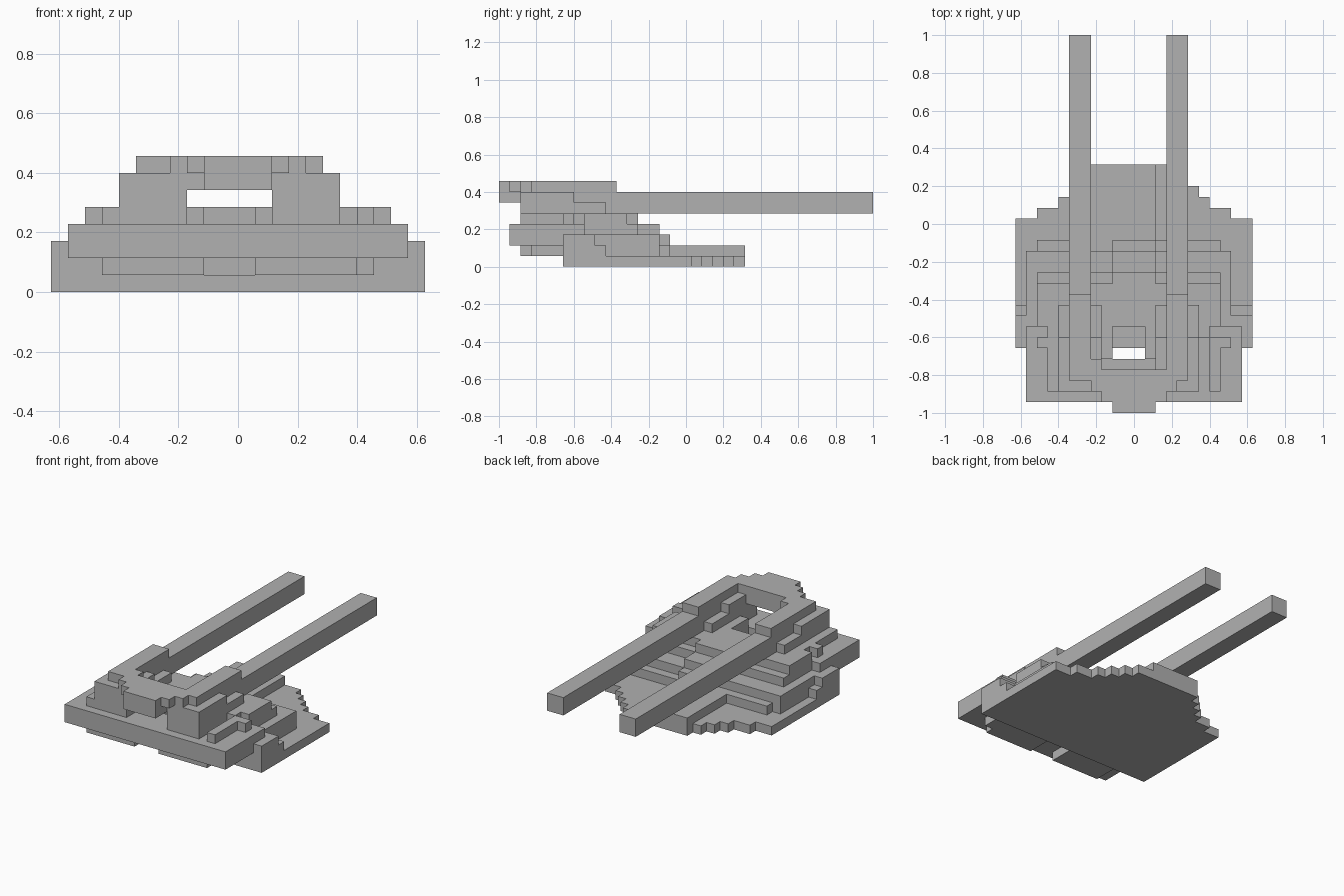
import bpy, bmesh, math
from mathutils import Vector

cube = bpy.data.objects.get("Cube")
if cube:
    bpy.data.objects.remove(cube, do_unlink=True)

U = 2 / 35          # size of one block
LENGTH = 35         # blocks along y

steel = bpy.data.materials.new("plain_grey")
steel.use_nodes = True
grey = (0.44, 0.44, 0.44, 1)
steel.diffuse_color = grey
bsdf = next(n for n in steel.node_tree.nodes if n.type == 'BSDF_PRINCIPLED')
bsdf.inputs["Base Color"].default_value = grey
bsdf.inputs["Roughness"].default_value = 0.8

owner = {}          # block position -> part name


def cells(x0, x1, y0, y1, z0, z1):
    return [(x, y, z) for x in range(x0, x1) for y in range(y0, y1) for z in range(z0, z1)]


def fill(part, *box):
    for c in cells(*box):
        owner.setdefault(c, part)


def twin(part, x0, x1, *rest):
    """Fill a box and its mirror about the turret axis (half a block left of centre)."""
    fill(part, x0, x1, *rest)
    fill(part, -1 - x1, -1 - x0, *rest)


def carve(*box):
    for c in cells(*box):
        owner.pop(c, None)


# Base plate with a stepped rear edge
for half, rear in ((11, 18), (9, 19), (7, 20), (6, 21), (5, 22), (4, 23)):
    fill("base_plate", -half, half, 6, rear, 0, 1)

# Stepped side cheeks
for x in (-11, 9):
    fill("side_cheek", x, x + 2, 6, 9, 1, 3)
    fill("side_cheek", x, x + 2, 9, 10, 1, 2)

# Hull steps down to the rear, with a spine one step longer
fill("hull", -10, 9, 6, 15, 1, 3)
fill("hull", -9, 8, 15, 16, 1, 2)
fill("hull", -9, 8, 8, 13, 3, 4)
fill("hull", -9, 8, 8, 12, 4, 5)
fill("spine", -4, 2, 16, 23, 1, 2)
fill("spine", -2, 2, 13, 16, 2, 3)
fill("spine", -2, 2, 13, 15, 3, 4)
fill("spine", -2, 2, 12, 13, 4, 5)

# Wide front plate and the blocks beneath it
fill("front_plate", -10, 10, 1, 8, 2, 4)
fill("under_block", -8, -2, 2, 6, 1, 2)
fill("under_block", 1, 7, 2, 6, 1, 2)
fill("under_block", 7, 8, 3, 6, 1, 2)

# Raised deck on the front plate
twin("deck", 2, 6, 2, 8, 4, 5)
fill("deck", -8, -7, 2, 8, 4, 5)
fill("deck", 7, 8, 2, 7, 4, 5)
fill("deck", 6, 7, 7, 8, 4, 5)
for x in (-9, 8):
    fill("deck", x, x + 1, 6, 7, 4, 5)
fill("deck", -3, 2, 5, 8, 4, 5)
carve(-2, 1, 5, 8, 1, 5)

# Twin gun barrels and the cradles that hold them
twin("barrel", 3, 5, 10, LENGTH, 5, 7)
twin("cradle", 3, 5, 7, 10, 5, 7)
twin("cradle", 2, 6, 2, 10, 5, 6)
twin("cradle", 2, 6, 2, 7, 6, 7)

# Roof bridge joining the cradles, with a stepped nose
fill("bridge", -2, 2, 0, 2, 6, 7)
fill("bridge", -3, 2, 2, 4, 6, 7)
for row, half in enumerate((2, 3, 4)):
    fill("bridge", -half, half, row, row + 1, 7, 8)
fill("bridge", -6, 5, 3, 4, 7, 8)
fill("bridge", -6, -3, 4, 5, 7, 8)
fill("bridge", 3, 5, 4, 5, 7, 8)
twin("roof_arm", 3, 5, 5, 11, 7, 8)

AXES = [Vector((1, 0, 0)), Vector((0, 1, 0)), Vector((0, 0, 1))]


def build(part):
    """Skin the exposed sides of one part and merge flat areas."""
    bm = bmesh.new()
    for c in [c for c, p in owner.items() if p == part]:
        centre = Vector(c) + Vector((0.5, 0.5, 0.5))
        for a in range(3):
            for s in (-1, 1):
                n = AXES[a] * s
                if tuple(int(v) for v in Vector(c) + n) in owner:
                    continue
                u = AXES[(a + 1) % 3] / 2
                v = AXES[(a + 2) % 3] / 2 * s
                mid = centre + n / 2
                bm.faces.new([bm.verts.new(mid + o) for o in (-u - v, u - v, u + v, v - u)])
    bmesh.ops.remove_doubles(bm, verts=bm.verts[:], dist=0.01)
    bmesh.ops.dissolve_limit(bm, angle_limit=math.radians(1),
                             verts=bm.verts[:], edges=bm.edges[:])
    for v in bm.verts:
        v.co = Vector((v.co.x, v.co.y - LENGTH / 2, v.co.z)) * U
    mesh = bpy.data.meshes.new(part)
    bm.to_mesh(mesh)
    bm.free()
    mesh.materials.append(steel)
    bpy.context.collection.objects.link(bpy.data.objects.new(part, mesh))


for name in sorted(set(owner.values())):
    build(name)
